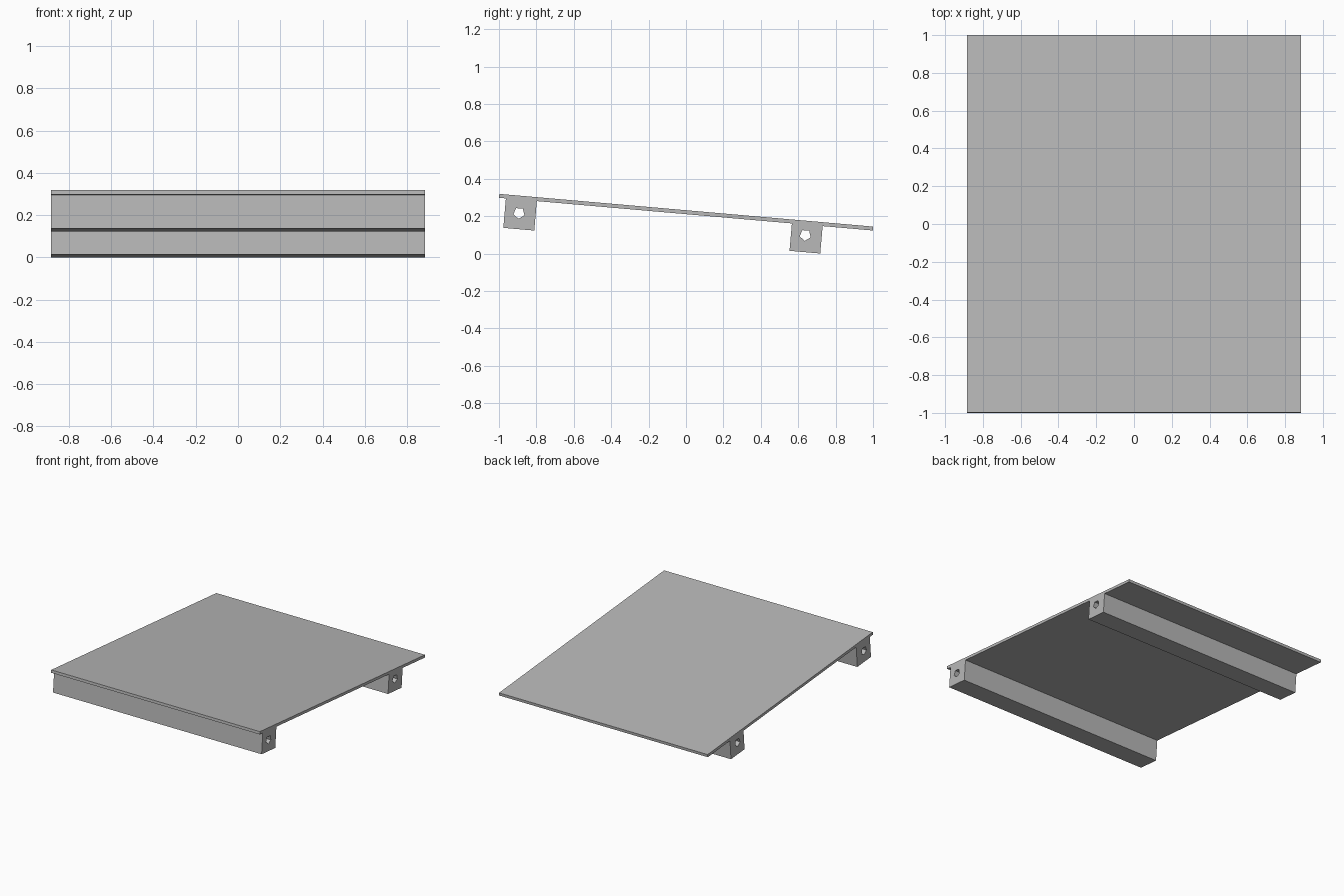
import bpy, bmesh
from math import radians, sin, cos, pi
from mathutils import Matrix, Vector

cube = bpy.data.objects.get("Cube")
if cube:
    bpy.data.objects.remove(cube, do_unlink=True)

TILT = radians(5)
HALF_WIDTH = 0.884
LENGTH, THICK = 2.006, 0.021
HOLE_R = 0.031
# beams: start and end along the slope, depth below the top, hole centre
BEAMS = [(0.037, 0.203, -0.179, (0.114, -0.093)),
         (1.572, 1.737, -0.168, (1.649, -0.077))]

grey = bpy.data.materials.new("plain grey")
grey.use_nodes = True
colour = (0.48, 0.48, 0.48, 1)
grey.diffuse_color = colour
grey.node_tree.nodes["Principled BSDF"].inputs["Base Color"].default_value = colour


def add_loop(curve, points):
    spline = curve.splines.new("POLY")
    spline.points.add(len(points) - 1)
    for p, (x, y) in zip(spline.points, points):
        p.co = (x, y, 0, 1)
    spline.use_cyclic_u = True


# side profile: thin deck with two beams hanging under it
outline = [(0, 0), (0, -THICK)]
for start, end, depth, _ in BEAMS:
    outline += [(start, -THICK), (start, depth), (end, depth), (end, -THICK)]
outline += [(LENGTH, -THICK), (LENGTH, 0)]

profile = bpy.data.curves.new("deck_profile", "CURVE")
profile.dimensions = "2D"
profile.fill_mode = "BOTH"
profile.extrude = HALF_WIDTH
add_loop(profile, outline)

# five-sided holes running through the beams, point down
for *_, (cx, cy) in BEAMS:
    angles = [-pi / 2 + i * 2 * pi / 5 for i in range(5)]
    add_loop(profile, [(cx + HOLE_R * cos(a), cy + HOLE_R * sin(a)) for a in angles])

# turn the profile into a welded solid, tilted down toward the back
helper = bpy.data.objects.new("profile_helper", profile)
bpy.context.collection.objects.link(helper)
bpy.context.view_layer.update()
evaluated = helper.evaluated_get(bpy.context.evaluated_depsgraph_get())
mesh = bpy.data.meshes.new_from_object(evaluated)
bpy.data.objects.remove(helper, do_unlink=True)

along = Vector((0, cos(TILT), -sin(TILT)))
up = Vector((0, sin(TILT), cos(TILT)))
across = Vector((1, 0, 0))
frame = Matrix((along, up, across)).transposed().to_4x4()
frame.translation = (0, -0.998, 0.319)

bm = bmesh.new()
bm.from_mesh(mesh)
bmesh.ops.remove_doubles(bm, verts=bm.verts, dist=0.0001)
bmesh.ops.transform(bm, matrix=frame, verts=bm.verts)
bmesh.ops.dissolve_limit(bm, angle_limit=radians(1), verts=bm.verts, edges=bm.edges)
bmesh.ops.recalc_face_normals(bm, faces=bm.faces)
for f in bm.faces:
    f.smooth = False
    f.material_index = 0
bm.to_mesh(mesh)
bm.free()

mesh.name = "sloped_deck_with_beams"
mesh.materials.clear()
mesh.materials.append(grey)
deck = bpy.data.objects.new("sloped_deck_with_beams", mesh)
bpy.context.collection.objects.link(deck)
